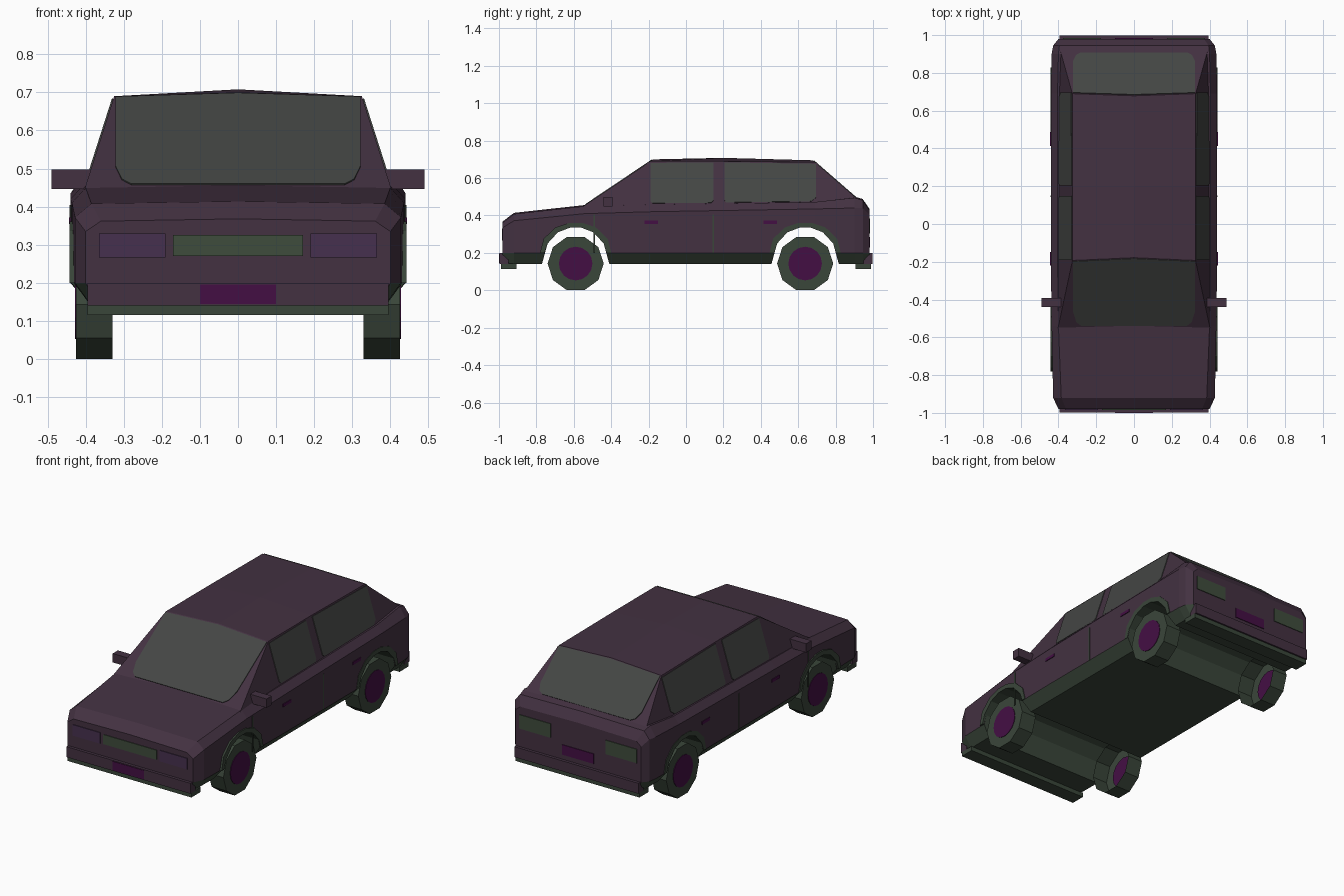
import bpy, bmesh, math
from mathutils import Vector

if "Cube" in bpy.data.objects:
    bpy.data.objects.remove(bpy.data.objects["Cube"])


def material(name, hexcode):
    m = bpy.data.materials.new(name)
    rgb = [int(hexcode[i:i + 2], 16) / 255 for i in (0, 2, 4)]
    m.diffuse_color = [c / 12.92 if c < 0.04045 else ((c + 0.055) / 1.055) ** 2.4 for c in rgb] + [1]
    m.use_nodes = True
    m.node_tree.nodes["Principled BSDF"].inputs["Base Color"].default_value = m.diffuse_color
    return m


PAINT = material("plum paint", "433141")
GLASS = material("grey glass", "444644")
TRIM = material("dark green trim", "3a463a")
MAGENTA = material("magenta", "440f44")
LAMP = material("violet headlight", "46304f")
GREEN = material("green grille", "3f4c3c")


def loft(name, rings, *mats, caps=True):
    """Skin a row of closed rings and close both ends."""
    bm = bmesh.new()
    rows = [[bm.verts.new(p) for p in r] for r in rings]
    n = len(rows[0])
    for a, b in zip(rows, rows[1:]):
        for i in range(n):
            j = (i + 1) % n
            bm.faces.new((a[i], a[j], b[j], b[i]))
    if caps:
        bm.faces.new(rows[0])
        bm.faces.new(rows[-1])
    bmesh.ops.recalc_face_normals(bm, faces=bm.faces)
    me = bpy.data.meshes.new(name)
    bm.to_mesh(me)
    bm.free()
    for m in mats:
        me.materials.append(m)
    ob = bpy.data.objects.new(name, me)
    bpy.context.collection.objects.link(ob)
    return ob


def plate(name, pts, mat, t=0.004):
    """Thin plate lying on a surface polygon."""
    pts = [Vector(p) for p in pts]
    n = (pts[1] - pts[0]).cross(pts[2] - pts[0]).normalized() * t
    return loft(name, [[p - n for p in pts], [p + n for p in pts]], mat)


def box(name, x0, x1, y0, y1, z0, z1, mat):
    return loft(name, [[(x0, y, z0), (x1, y, z0), (x1, y, z1), (x0, y, z1)] for y in (y0, y1)], mat)


def mirrored(half):
    """Half section (x >= 0) completed over x = 0."""
    return half + [(-x, y, z) for x, y, z in reversed(half) if x > 0]


# Lower body: y, half width, bottom half width, shoulder z, top half width, top z
stations = [(-.98, .40, .37, .335, .36, .362), (-.92, .428, .385, .372, .385, .408),
            (-.54, .436, .39, .41, .40, .450), (-.19, .44, .39, .42, .405, .458),
            (.69, .44, .39, .435, .405, .472), (.90, .436, .39, .44, .40, .495),
            (.945, .428, .385, .44, .395, .482), (.98, .40, .37, .405, .37, .43)]
body = loft("body", [mirrored([(b, y, .14), (w, y, .2), (w, y, zs), (tw, y, zt), (0, y, zt + .006)])
                     for y, w, b, zs, tw, zt in stations], PAINT, TRIM)

# Wheel tunnels cut across the body
ARCH = [(-.15, .25), (-.095, .31), (-.03, .335), (.03, .335), (.095, .31), (.15, .25)]
AXLES = (-.59, .637)
for yc in AXLES:
    prof = [(-.183, .05), (-.183, .13)] + ARCH + [(.183, .13), (.183, .05)]
    cutter = loft("arch_cutter", [[(x, yc + d, z) for d, z in prof] for x in (-.6, .6)], PAINT, TRIM)
    cutter.hide_render = True
    mod = body.modifiers.new("arch", 'BOOLEAN')
    mod.operation, mod.solver, mod.object = 'DIFFERENCE', 'EXACT', cutter
    bpy.context.view_layer.objects.active = body
    bpy.ops.object.modifier_apply(modifier=mod.name)
    bpy.data.objects.remove(cutter)

# Sills, underside and tunnels take the trim colour
for p in body.data.polygons:
    c = p.center
    tunnel = abs(c.x) < .1 and c.z < .345 and abs(c.y) < .9
    p.material_index = 1 if c.z < .19 or tunnel else 0


# Cabin: flat front, rear and side planes
def side_x(z):
    return .40 - (z - .455) * .32


def front_y(z):
    return -.19 + (z - .69) * 1.49


def rear_y(z):
    return .69 - (z - .685) * 1.15


loft("cabin", [mirrored([(side_x(.43), front_y(.43), .43), (.325, -.19, .69), (0, front_y(.70), .70)]),
               mirrored([(side_x(.43), .2, .43), (.325, .2, .69), (0, .2, .708)]),
               mirrored([(side_x(.46), rear_y(.46), .46), (side_x(.685), .69, .685), (0, rear_y(.695), .695)])],
     PAINT)

# Windows
screen = [(.28, .457), (.305, .47), (.322, .505), (.322, .686), (0, .696)]
plate("windscreen", mirrored([(x, front_y(z), z) for x, z in screen]), GLASS)
back = [(.28, .497), (.305, .507), (.322, .535), (.322, .682), (0, .691)]
plate("rear_window", mirrored([(x, rear_y(z), z) for x, z in back]), GLASS)
front_pane = [(-.19, .68), (-.19, .475), (-.18, .465), (.135, .467), (.147, .48), (.147, .683)]
rear_pane = [(.205, .683), (.205, .48), (.215, .469), (.67, .475), (.695, .495), (.695, .675)]

for s, side in ((1, "right"), (-1, "left")):
    for name, pane in (("front", front_pane), ("rear", rear_pane)):
        plate(f"{side}_{name}_side_window", [(s * side_x(z), y, z) for y, z in pane], GLASS)

    # Door gaps, handles and mirrors
    for y, x in ((-.49, .437), (.147, .44)):
        plate(f"{side}_door_gap", [(s * x, y + a, z) for a, z in
                                   ((-.004, .2), (.004, .2), (.004, .405), (-.004, .405))], TRIM, .002)
    for y in (-.185, .45):
        plate(f"{side}_door_handle", [(s * .44, y + a, z) for a, z in
                                      ((-.036, .355), (.036, .355), (.036, .372), (-.036, .372))], MAGENTA)
    box(f"{side}_mirror", s * .385, s * .49, -.44, -.393, .447, .498, PAINT)

    for yc, end in zip(AXLES, ("front", "rear")):
        # Arch lips
        path = [(-.167, .2)] + ARCH + [(.167, .2)]
        loft(f"{side}_{end}_arch_lip",
             [[(s * .415, yc + d, z), (s * .442, yc + d, z),
               (s * .442, yc + d * 1.14, z + (.026 if z > .2 else 0)),
               (s * .415, yc + d * 1.14, z + (.026 if z > .2 else 0))] for d, z in path], TRIM)

        # Ten-sided tyre, open on its inner side, with a round hub
        def circle(r, n, x):
            return [(s * x, yc + r * math.cos(math.tau * i / n), .143 + r * math.sin(math.tau * i / n))
                    for i in range(n)]
        tyre = loft(f"{side}_{end}_tyre", [circle(.15, 10, .33), circle(.15, 10, .425),
                                           circle(.085, 10, .425)], TRIM, caps=False)
        loft(f"{side}_{end}_hub", [circle(.09, 16, .42), circle(.09, 16, .428)], MAGENTA)

    # Lamps
    box(f"{side}_headlight", s * .19, s * .365, -.984, -.976, .267, .33, LAMP)
    box(f"{side}_tail_light", s * .175, s * .375, .976, .984, .305, .385, GREEN)

# Grille, bumpers and plates
box("grille", -.17, .17, -.984, -.976, .27, .325, GREEN)
for s, end in ((-1, "front"), (1, "rear")):
    box(f"{end}_bumper", -.395, .395, s * .95, s * .997, .14, .2, PAINT)
    box(f"{end}_lower_bumper", -.395, .395, s * .905, s * .988, .115, .142, TRIM)
box("front_number_plate", -.1, .1, -1.0, -.994, .145, .196, MAGENTA)
box("rear_number_plate", -.1, .1, .976, .984, .228, .285, MAGENTA)
